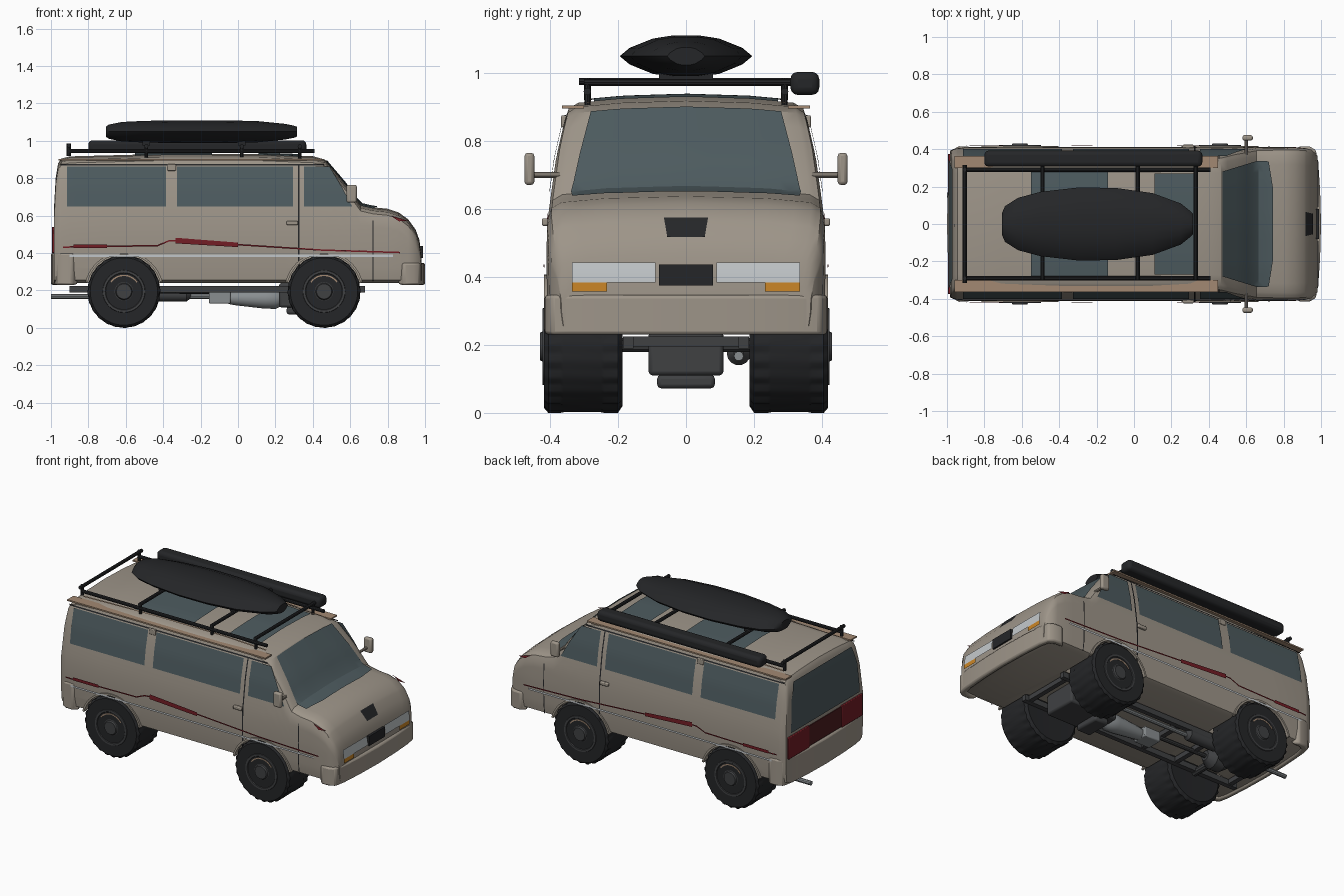
import bpy, bmesh
from math import sin, cos, pi, radians
from mathutils import Vector

if "Cube" in bpy.data.objects:
    bpy.data.objects.remove(bpy.data.objects["Cube"])


def material(name, r, g, b):
    m = bpy.data.materials.new(name)
    m.diffuse_color = (r, g, b, 1)
    m.use_nodes = True
    m.node_tree.nodes["Principled BSDF"].inputs["Base Color"].default_value = m.diffuse_color
    return m


TAN = material("tan_paint", .34, .30, .25)
TRIM = material("brown_trim", .36, .25, .17)
GLASS = material("glass", .075, .105, .115)
BLACK = material("black", .018, .019, .021)
GREY = material("dark_grey", .05, .052, .055)
STEEL = material("steel", .25, .27, .28)
RED = material("red", .17, .012, .018)
DARKRED = material("dark_red", .07, .012, .014)
WHITE = material("white", .55, .58, .6)
AMBER = material("amber", .6, .24, .02)


def add(name, bm, mat):
    bmesh.ops.recalc_face_normals(bm, faces=bm.faces)
    me = bpy.data.meshes.new(name)
    bm.to_mesh(me)
    bm.free()
    ob = bpy.data.objects.new(name, me)
    bpy.context.collection.objects.link(ob)
    me.materials.append(mat)
    return ob


def bevel(ob, w, n=2):
    m = ob.modifiers.new("bevel", 'BEVEL')
    m.width, m.segments = w, n
    return ob


def loft(name, rings, mat):
    bm = bmesh.new()
    vs = [[bm.verts.new(p) for p in r] for r in rings]
    n = len(rings[0])
    for a, b in zip(vs, vs[1:]):
        for i in range(n):
            bm.faces.new((a[i], a[(i + 1) % n], b[(i + 1) % n], b[i]))
    bm.faces.new(vs[0])
    bm.faces.new(vs[-1])
    return add(name, bm, mat)


def box(name, x, y, z, mat, bev=0):
    ob = loft(name, [[(a, y[0], z[0]), (a, y[1], z[0]), (a, y[1], z[1]), (a, y[0], z[1])] for a in x], mat)
    return bevel(ob, bev) if bev else ob


def tube(name, p, q, mat, stations, n=14):
    # stations: (fraction along the axis, radius)
    p, q = Vector(p), Vector(q)
    rot = (q - p).to_track_quat('Z', 'Y')
    return loft(name, [[p.lerp(q, t) + rot @ Vector((r * cos(2 * pi * i / n), r * sin(2 * pi * i / n), 0))
                        for i in range(n)] for t, r in stations], mat)


def rod(name, p, q, r, mat, n=10):
    return tube(name, p, q, mat, [(0, r), (1, r)], n)


def lerp(keys, v):
    if v <= keys[0][0]:
        return keys[0][1]
    for (a, p), (b, q) in zip(keys, keys[1:]):
        if v <= b:
            return p + (q - p) * (v - a) / (b - a)
    return keys[-1][1]


# Body shape: roof line over x, half width over z, plan taper over x, shoulder drop
TOP = [(-.985, .62), (-.975, .80), (-.962, .88), (-.945, .905), (-.9, .917), (-.4, .93), (.1, .93), (.4, .918),
       (.465, .90), (.58, .765), (.655, .66), (.72, .645), (.8, .637), (.86, .617), (.91, .58), (.95, .525),
       (.97, .47), (.98, .40)]
WID = [(.22, .395), (.3, .407), (.45, .411), (.56, .408), (.65, .396), (.75, .382), (.86, .357), (.93, .33)]
TAPER = [(-.985, .955), (-.95, .99), (-.9, 1), (.86, 1), (.92, .985), (.95, .965), (.98, .9)]
DROP = [(0, .07), (.012, .035), (.04, .018), (.17, .006), (.36, 0)]
NOSE = sorted((z, x) for x, z in TOP if x > .75)
TAIL = sorted((z, x) for x, z in TOP if x < -.93)


def half(x, z):
    return lerp(WID, z) * lerp(TAPER, x)


def roof(x, y):
    zt = lerp(TOP, x)
    return zt - lerp(DROP, half(x, zt - .07) - abs(y))


def section(x):
    zt = lerp(TOP, x) - .07
    w = half(x, zt)
    side = [(half(x, .24) - .03, .24)]
    side += [(half(x, .255 + (zt - .255) * i / 9), .255 + (zt - .255) * i / 9) for i in range(10)]
    side += [(w - d, roof(x, w - d)) for d in (.012, .025, .04, .09, .17)]
    return ([(x, y, z) for y, z in side] + [(x, 0, zt + .07)] + [(x, -y, z) for y, z in side[::-1]])


xs = sorted({k[0] for k in TOP + TAPER} | {-.7, -.2, .25, .5, .54, .62})
body = loft("van_body", [section(x) for x in xs], TAN)

# Wheel wells cut out of the body
AXLES = (-.61, .46)
for ax in AXLES:
    for s in (-1, 1):
        cut = rod("cutter", (ax, s * .17, .195), (ax, s * .5, .195), .203, BLACK, 40)
        bpy.context.view_layer.objects.active = body
        m = body.modifiers.new("well", 'BOOLEAN')
        m.operation, m.object, m.solver = 'DIFFERENCE', cut, 'EXACT'
        bpy.ops.object.modifier_apply(modifier=m.name)
        bpy.data.objects.remove(cut)


def panel(name, pts, fn, mat):
    # flat outline, sliced into a grid and wrapped on the body by fn
    bm = bmesh.new()
    bm.faces.new([bm.verts.new((a, b, 0)) for a, b in pts])
    for axis in (0, 1):
        lo, hi = min(p[axis] for p in pts), max(p[axis] for p in pts)
        for i in range(int(lo / .03), int(hi / .03) + 1):
            co, no = [0, 0, 0], [0, 0, 0]
            co[axis], no[axis] = i * .03 + .005, 1
            bmesh.ops.bisect_plane(bm, geom=bm.verts[:] + bm.edges[:] + bm.faces[:], plane_co=co, plane_no=no)
    for v in bm.verts:
        v.co = fn(v.co.x, v.co.y)
    return add(name, bm, mat)


def rect(a0, a1, b0, b1):
    return [(a0, b0), (a1, b0), (a1, b1), (a0, b1)]


def front(a, b):
    return (lerp(NOSE, b + .006) + .007, a, b)


def back(a, b):
    return (lerp(TAIL, b) - .006, a, b)


def above(a, b):
    return (a, b, roof(a, b) + .009)


# Both sides: windows, seams, stripes, wheels, mirrors, gutter
for s in (-1, 1):
    def side(a, b, off=.006):
        return (a, s * (half(a, b) + off), b)

    def stripe(a, b):
        return side(a, b, .008)
    panel("rear_side_window", rect(-.915, -.385, .648, .862), side, GLASS)
    panel("middle_side_window", rect(-.325, .295, .648, .862), side, GLASS)
    panel("front_door_window", [(.352, .65), (.61, .65), (.56, .745), (.49, .862), (.352, .862)], side, GLASS)
    panel("door_seam", rect(.32, .328, .25, .87), side, BLACK)
    panel("fender_seam", rect(.718, .724, .25, .575), side, BLACK)
    panel("roof_seam", rect(-.95, .46, .868, .876), side, BLACK)
    panel("white_stripe", rect(-.9, .83, .38, .392), stripe, WHITE)
    panel("thick_stripe_rear", rect(-.88, -.7, .426, .446), stripe, RED)
    panel("thick_stripe_middle", [(-.335, .452), (0, .432), (0, .456), (-.335, .482)], stripe, RED)
    line = [(-.935, .432), (-.43, .44), (-.37, .465), (-.33, .467), (.0, .445), (.45, .416), (.865, .403)]
    for p, q in zip(line, line[1:]):
        panel("thin_stripe", [(p[0], p[1] - .004), (q[0], q[1] - .004), (q[0], q[1] + .004), (p[0], p[1] + .004)],
              stripe, RED)
    panel("corner_marker", [(.815, .60), (.91, .572), (.86, .57)], lambda a, b: side(a, b, .002), RED)
    box("door_handle", (.26, .32), sorted((s * .405, s * .424)), (.55, .572), TAN, .005)
    box("rear_pillar_trim", (-.378, -.332), sorted((s * .35, s * .367)), (.84, .875), TAN, .004)
    box("roof_gutter", (-.96, .45), sorted((s * .30, s * .364)), (.895, .904), TRIM)
    box("mirror", (.58, .635), sorted((s * .446, s * .475)), (.67, .765), TAN, .01)
    rod("mirror_arm", (.6, s * .37, .70), (.6, s * .455, .70), .009, TAN)

    for ax in AXLES:
        n = 96
        prof = [(.1, .19, 0), (.175, .187, 0), (.195, .2, 1), (.195, .24, 1), (.193, .25, 0), (.193, .36, 0),
                (.195, .37, 1), (.195, .405, 1), (.180, .418, 0), (.115, .418, 0)]
        loft("tire", [[(ax + (r - k * .006 * (i // 2 % 2)) * cos(2 * pi * i / n), s * y,
                        .195 + (r - k * .006 * (i // 2 % 2)) * sin(2 * pi * i / n)) for i in range(n)]
                      for r, y, k in prof], BLACK)
        rim = [(.115, .414), (.112, .422), (.1, .422), (.092, .41), (.06, .414), (.045, .42), (.04, .43), (.02, .43)]
        loft("wheel_rim", [[(ax + r * cos(pi * i / 20), s * y, .195 + r * sin(pi * i / 20)) for i in range(40)]
                           for r, y in rim], GREY)
        # arch lip and the tan arc on the rim
        for nm, r0, r1, y0, y1, a0, mt in (("arch_lip", .2, .212, .39, .417, 14, TAN),
                                           ("rim_arc", .082, .089, .405, .42, 35, TRIM)):
            arc = [radians(a0 + (180 - 2 * a0) * i / 24) for i in range(25)]
            loft(nm, [[(ax + r * cos(t), s * y, .195 + r * sin(t)) for r, y in
                       ((r0, y0), (r1, y0), (r1, y1), (r0, y1))] for t in arc], mt)

    # Lamps
    panel("headlight", rect(*sorted((s * .09, s * .335)), .384, .442), front, WHITE)
    panel("turn_signal", rect(*sorted((s * .233, s * .335)), .357, .384), front, AMBER)
    box("tail_light", (-.995, -.97), sorted((s * .165, s * .375)), (.40, .54), RED, .004)

    # Roof rack side rail and legs
    rod("rack_rail", (-.91, s * .29, .945), (.41, s * .29, .945), .011, BLACK)
    rod("rack_rear_post", (-.905, s * .29, .92), (-.905, s * .29, .985), .011, BLACK)
    for x in (-.49, .02, .33):
        rod("rack_leg", (x, s * .29, .90), (x, s * .29, .97), .009, BLACK)
    box("frame_rail", (-.9, .68), sorted((s * .155, s * .185)), (.19, .225), GREY)

# Glass and details front, rear, roof
panel("windshield", [(.472, -.28), (.66, -.338), (.72, -.335), (.742, -.2), (.742, .2), (.72, .335), (.66, .338),
                     (.472, .28)], above, GLASS)
panel("rear_window", [(-.35, .56), (.35, .56), (.335, .75), (.295, .865), (-.295, .865), (-.335, .75)], back, GLASS)
panel("hood_vent", [(-.055, .517), (.055, .517), (.065, .575), (-.065, .575)], front, BLACK)
box("front_plate", (.96, .99), (-.08, .08), (.375, .437), BLACK)
box("rear_plate", (-.99, -.97), (-.165, .165), (.405, .535), DARKRED)
panel("rear_skylight", rect(-.55, -.14, -.28, .28), above, GLASS)
panel("front_skylight", rect(.11, .33, -.27, .27), above, GLASS)
for y in (-.285, .285):
    panel("skylight_trim", rect(-.9, .4, y - .006, y + .006), above, TRIM)

# Bumpers
PATH = [(.885, .416), (.94, .414), (.972, .395), (.985, .33), (.995, .18)]
PATH += [(1, 0)] + [(x, -y) for x, y in PATH[::-1]]
for nm, k, ztop in (("front_bumper", 1, .347), ("rear_bumper", -1, .40)):
    bevel(loft(nm, [[(k * x, y, .23), (k * x, y, ztop), (k * (x - .03), y * .92, ztop), (k * (x - .03), y * .92, .23)]
                    for x, y in PATH], TAN), .01)

# Roof load: cross bars, awning roll, cargo box
for x in (-.49, .02, .33):
    rod("rack_crossbar", (x, -.3, .972), (x, .34, .972), .011, BLACK)
rod("rack_rear_bar", (-.905, -.315, .975), (-.905, .315, .975), .011, BLACK)
bevel(box("awning_roll", (-.8, .365), (.307, .392), (.935, 1.003), BLACK), .022, 3)
LENS = [(1, 0), (.85, .4), (.5, .85), (.2, 1), (-.2, 1), (-.5, .85), (-.85, .4),
        (-1, 0), (-.85, -.4), (-.5, -.85), (-.2, -1), (.2, -1), (.5, -.85), (.85, -.4)]
BOX = [(-.705, .06, .028), (-.69, .095, .038), (-.62, .14, .052), (-.5, .172, .058), (-.3, .195, .061),
       (-.1, .193, .061), (.1, .165, .057), (.25, .11, .042), (.30, .07, .032), (.316, .055, .026)]
loft("roof_cargo_box", [[(x, a * w, 1.049 + b * h) for a, b in LENS] for x, w, h in BOX], BLACK)
for x in (-.49, .02):
    box("cargo_mount", (x - .02, x + .02), (-.08, .08), (.975, 1.0), BLACK)

# Underside
for ax in AXLES:
    rod("axle", (ax, -.2, .2), (ax, .2, .2), .022, GREY)
    tube("differential", (ax - .08, 0, .2), (ax + .08, 0, .2), GREY, [(0, .03), (.3, .065), (.7, .065), (1, .03)])
for x in (-.85, -.45, -.2, .3, .64):
    box("crossmember", (x - .015, x + .015), (-.185, .185), (.195, .225), GREY)
rod("drive_shaft", (-.6, 0, .2), (.1, 0, .19), .014, GREY)
tube("gearbox", (-.05, 0, .16), (.23, 0, .155), STEEL, [(0, .033), (.15, .04), (.7, .055), (.9, .055), (1, .04)])
box("transfer_case", (-.155, -.04), (-.05, .05), (.13, .195), STEEL, .006)
box("engine_block", (.22, .56), (-.11, .11), (.11, .24), GREY, .012)
box("oil_pan", (.26, .36), (-.085, .085), (.072, .112), GREY, .012)
rod("exhaust_pipe", (-1.0, .155, .167), (.22, .155, .167), .014, STEEL)
tube("muffler", (-.5, .155, .175), (-.25, .155, .175), GREY, [(0, .014), (.1, .035), (.9, .035), (1, .014)])

bpy.ops.object.select_all(action='SELECT')
bpy.context.view_layer.objects.active = body
bpy.ops.object.shade_smooth_by_angle(angle=radians(32))
